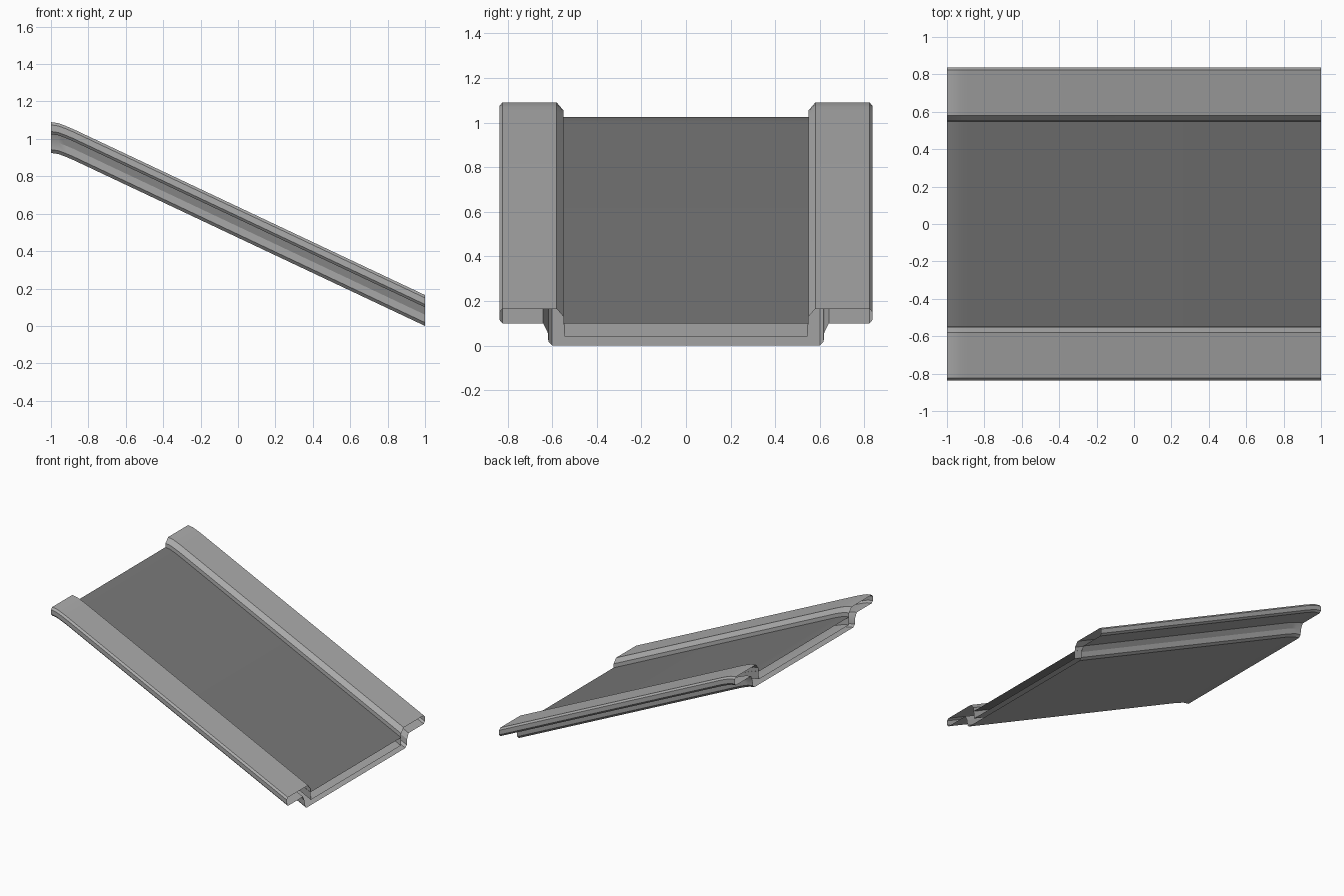
import bpy

if "Cube" in bpy.data.objects:
    bpy.data.objects.remove(bpy.data.objects["Cube"])

# Ramp path: height offset along x, with a soft bend at the upper end
path = [(1.0, 0.0), (-0.88, 0.887), (-0.92, 0.904), (-0.96, 0.919), (-1.0, 0.925)]


def sweep(name, profile, closed, grey):
    """Carry a (y, z) cross-section along the ramp path, ends left open."""
    n = len(profile)
    verts = [(x, y, z + h) for x, h in path for y, z in profile]
    faces = []
    for i in range(len(path) - 1):
        for j in range(n if closed else n - 1):
            k = (j + 1) % n
            faces.append((i * n + j, i * n + k, (i + 1) * n + k, (i + 1) * n + j))
    mesh = bpy.data.meshes.new(name)
    mesh.from_pydata(verts, [], faces)
    ob = bpy.data.objects.new(name, mesh)
    bpy.context.collection.objects.link(ob)
    mat = bpy.data.materials.new(name + "_grey")
    mat.diffuse_color = (grey, grey, grey, 1)
    mat.use_nodes = True
    mat.node_tree.nodes["Principled BSDF"].inputs["Base Color"].default_value = mat.diffuse_color
    mesh.materials.append(mat)
    bpy.ops.object.select_all(action='DESELECT')
    ob.select_set(True)
    bpy.context.view_layer.objects.active = ob
    bpy.ops.object.shade_smooth_by_angle(angle=0.4)
    return ob


# Hollow trough with side rails: half outline from underside to inner floor
half = [(0.60, 0.0), (0.617, 0.018), (0.62, 0.06), (0.64, 0.10), (0.823, 0.10),
        (0.836, 0.115), (0.836, 0.15), (0.823, 0.165), (0.58, 0.165),
        (0.55, 0.13), (0.545, 0.04)]
outline = half + [(-y, z) for y, z in reversed(half)]
sweep("trough_frame", outline[::-1], True, 0.41)

# Dark belt sheet stretched between the rails
sweep("belt", [(0.55, 0.10), (-0.55, 0.10)], False, 0.19)
